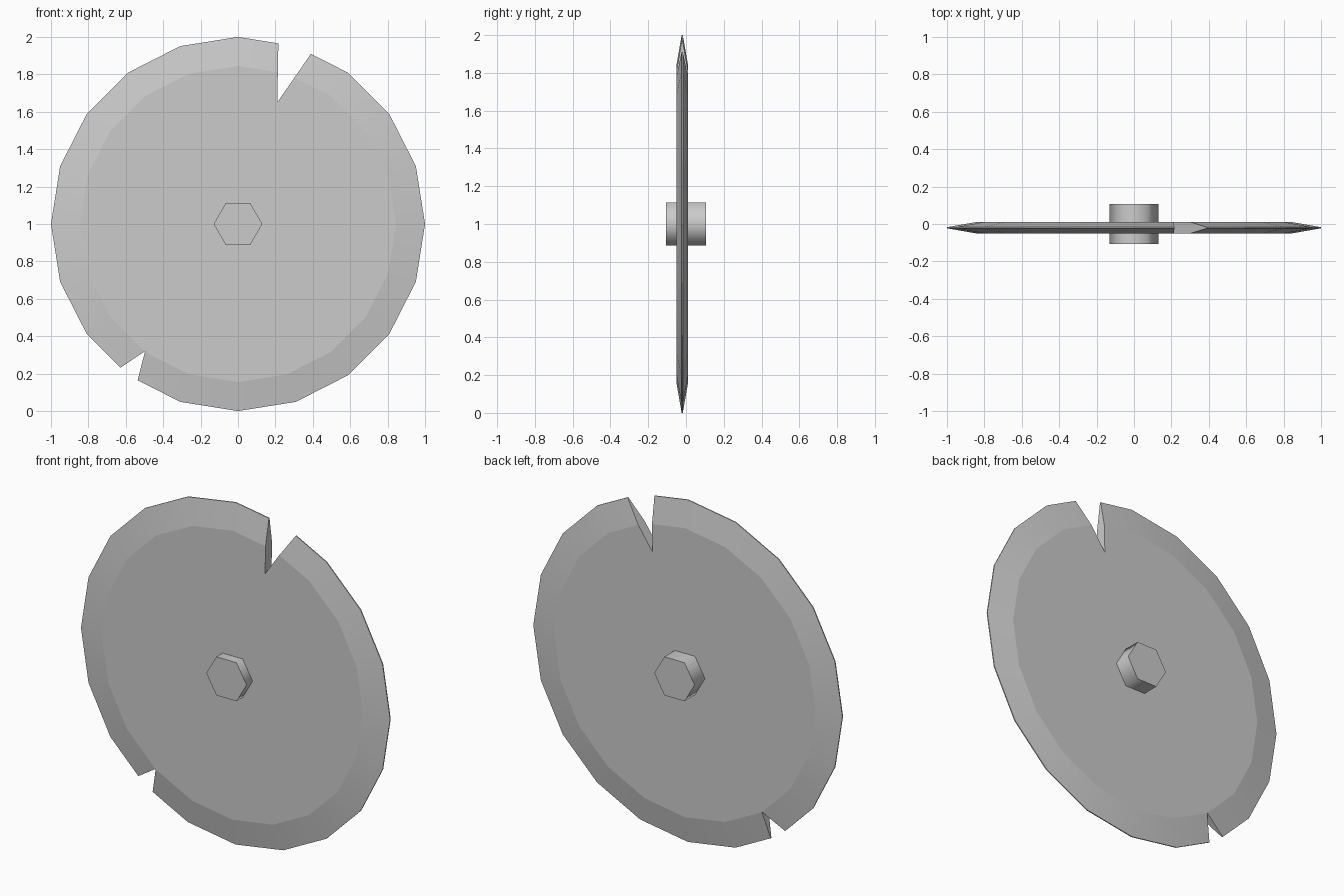
import bpy, bmesh
from math import cos, sin, tau, radians

if "Cube" in bpy.data.objects:
    bpy.data.objects.remove(bpy.data.objects["Cube"])


def loft(name, rings):
    """Closed solid through a list of equally long point rings."""
    bm = bmesh.new()
    loops = [[bm.verts.new(p) for p in ring] for ring in rings]
    n = len(loops[0])
    for a, b in zip(loops, loops[1:]):
        for i in range(n):
            j = (i + 1) % n
            bm.faces.new((a[i], a[j], b[j], b[i]))
    bm.faces.new(loops[0])
    bm.faces.new(loops[-1])
    bmesh.ops.recalc_face_normals(bm, faces=bm.faces)
    mesh = bpy.data.meshes.new(name)
    bm.to_mesh(mesh)
    bm.free()
    obj = bpy.data.objects.new(name, mesh)
    bpy.context.collection.objects.link(obj)
    return obj


def ring(radius, y, sides):
    return [(radius * cos(tau * i / sides), y, 1 + radius * sin(tau * i / sides))
            for i in range(sides)]


def smooth(obj, degrees):
    bpy.ops.object.select_all(action='DESELECT')
    obj.select_set(True)
    bpy.context.view_layer.objects.active = obj
    bpy.ops.object.shade_smooth_by_angle(angle=radians(degrees))


# Blade: 20-sided disc with a ground edge on both faces
MID, HALF, EDGE = -0.02, 0.03, 0.003
blade = loft("blade", [ring(0.845, MID - HALF, 20), ring(1, MID - EDGE, 20),
                       ring(1, MID + EDGE, 20), ring(0.845, MID + HALF, 20)])

# Chips in the edge: tip and the two rim points (x, z), extended outwards
chips = [((0.21, 1.65), (0.216, 1.966), (0.39, 1.91)),
         ((-0.497, 0.32), (-0.627, 0.233), (-0.535, 0.17))]
bpy.context.view_layer.objects.active = blade
for tip, a, b in chips:
    far = [tuple(t + 2 * (p - t) for t, p in zip(tip, q)) for q in (a, b)]
    cutter = loft("chip_cutter", [[(x, y, z) for x, z in (tip, *far)]
                                  for y in (-0.2, 0.2)])
    cutter.hide_render = True
    mod = blade.modifiers.new("chip", 'BOOLEAN')
    mod.operation = 'DIFFERENCE'
    mod.solver = 'EXACT'
    mod.object = cutter
    bpy.ops.object.modifier_apply(modifier=mod.name)
    bpy.data.objects.remove(cutter)
smooth(blade, 8)

# Hub: hexagonal axle through the centre
hub = loft("hub", [ring(0.13, -0.107, 6), ring(0.13, 0.107, 6)])
smooth(hub, 70)
